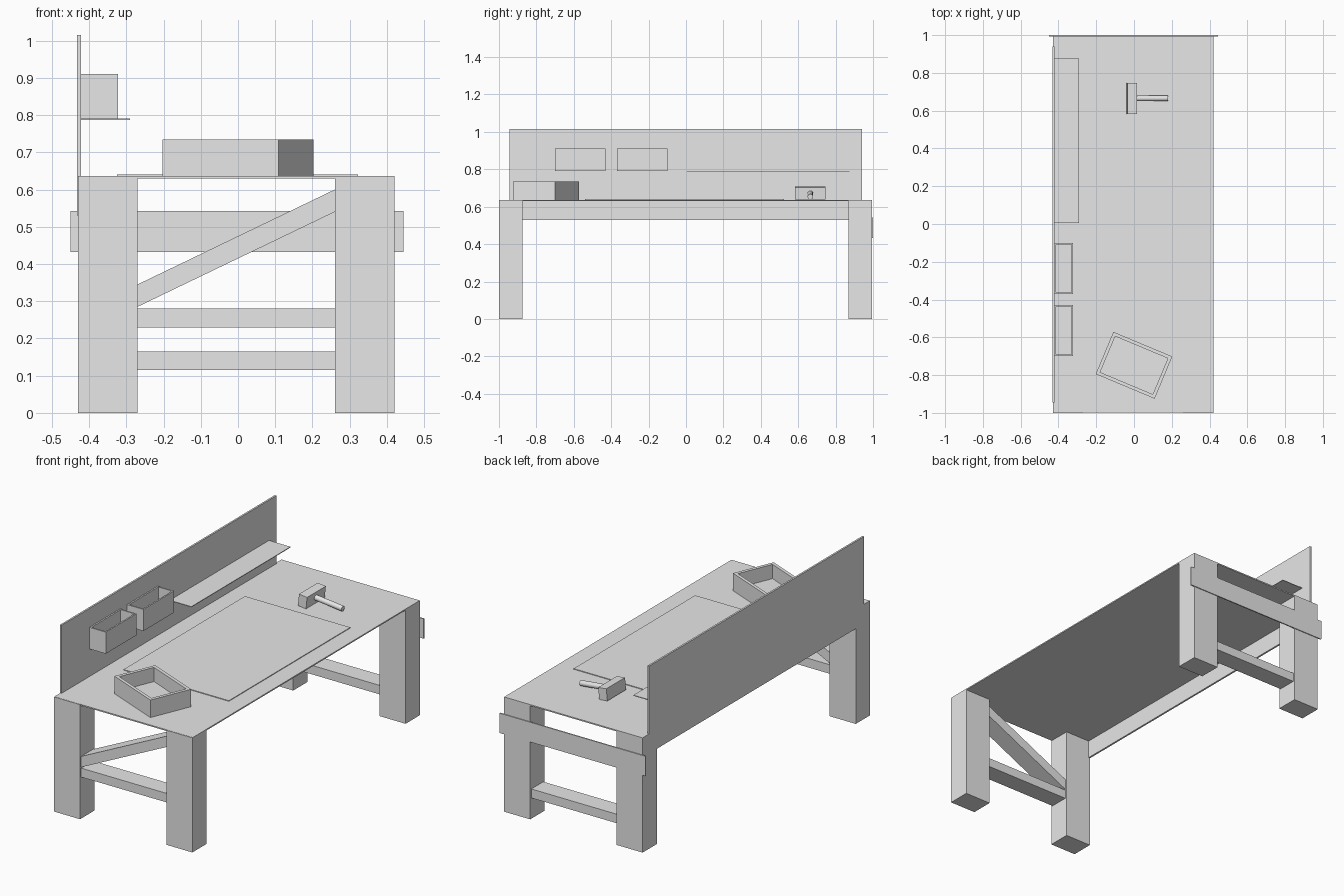
import bpy
import math
from mathutils import Matrix, Vector

cube = bpy.data.objects.get("Cube")
if cube:
    bpy.data.objects.remove(cube, do_unlink=True)

grey = bpy.data.materials.new("plain_grey")
grey.use_nodes = True
grey.diffuse_color = (0.8, 0.8, 0.8, 1)
grey.node_tree.nodes["Principled BSDF"].inputs["Base Color"].default_value = grey.diffuse_color


def finish(name, matrix):
    obj = bpy.context.object
    obj.name = name
    obj.data.transform(matrix)
    obj.data.materials.append(grey)
    return obj


def box(name, x, y, z, place=Matrix()):
    """Box between (min, max) pairs, optionally moved by a placement matrix."""
    bpy.ops.mesh.primitive_cube_add(size=1)
    centre = Vector(((a + b) / 2 for a, b in (x, y, z)))
    size = [b - a for a, b in (x, y, z)]
    return finish(name, place @ Matrix.Translation(centre) @ Matrix.Diagonal((*size, 1)))


def tray(name, x, y, z, wall, place=Matrix()):
    """Open-topped box made from a floor and four walls."""
    inner_y = (y[0] + wall, y[1] - wall)
    box(name + "_floor", (x[0] + wall, x[1] - wall), inner_y, (z[0], z[0] + wall), place)
    box(name + "_front", x, (y[0], y[0] + wall), z, place)
    box(name + "_back", x, (y[1] - wall, y[1]), z, place)
    box(name + "_left", (x[1] - wall, x[1]), inner_y, z, place)
    box(name + "_right", (x[0], x[0] + wall), inner_y, z, place)


# Table top and legs
LEFT, RIGHT, TOP = 0.42, -0.43, 0.637
box("table_top", (RIGHT, LEFT), (-0.997, 0.995), (0.63, TOP))
for end, y in (("front", (-1, -0.875)), ("back", (0.87, 0.995))):
    box(end + "_left_leg", (0.26, LEFT), y, (0, TOP - 0.001))
    box(end + "_right_leg", (RIGHT, -0.27), y, (0, TOP - 0.001))

# Cross rails between the legs
box("front_rail", (-0.27, 0.26), (-0.99, -0.885), (0.23, 0.28))
box("back_rail", (-0.27, 0.26), (0.88, 0.985), (0.115, 0.165))
box("back_board", (-0.45, 0.445), (0.993, 1), (0.432, 0.542))

# Diagonal brace, sheared so its ends sit flat against the legs
shear = Matrix.Identity(4)
shear[2][0] = 0.255 / 0.53
box("front_diagonal_brace", (0, 0.53), (-0.99, -0.885), (0, 0.06),
    Matrix.Translation((-0.27, 0, 0.285)) @ shear)

# Upright panel with shelf and two bins
box("side_panel", (-0.432, -0.422), (-0.945, 0.94), (0.53, 1.015))
box("shelf", (-0.422, -0.29), (0.005, 0.875), (0.787, 0.791))
for i, y in enumerate(((-0.7, -0.43), (-0.37, -0.1))):
    tray(f"panel_bin_{i + 1}", (-0.422, -0.322), y, (0.79, 0.91), 0.008)

# Work mat and loose tray on the table
box("work_mat", (-0.325, 0.322), (-0.54, 0.525), (TOP, 0.641))
turn = Matrix.Translation((0, -0.748, TOP)) @ Matrix.Rotation(math.radians(-22.7), 4, "Z")
tray("loose_tray", (-0.169, 0.169), (-0.121, 0.121), (0, 0.097), 0.018, turn)

# Mallet resting on the end of its handle
tilt = Matrix.Translation((-0.012, 0.665, 0.673)) @ Matrix.Rotation(math.radians(6), 4, "Y")
box("mallet_head", (-0.025, 0.025), (-0.082, 0.082), (-0.033, 0.033), tilt)
bpy.ops.mesh.primitive_cylinder_add(vertices=16, radius=0.015, depth=0.17)
finish("mallet_handle", tilt @ Matrix.Translation((0.107, 0, 0)) @ Matrix.Rotation(math.pi / 2, 4, "Y"))
bpy.ops.object.shade_smooth_by_angle()
